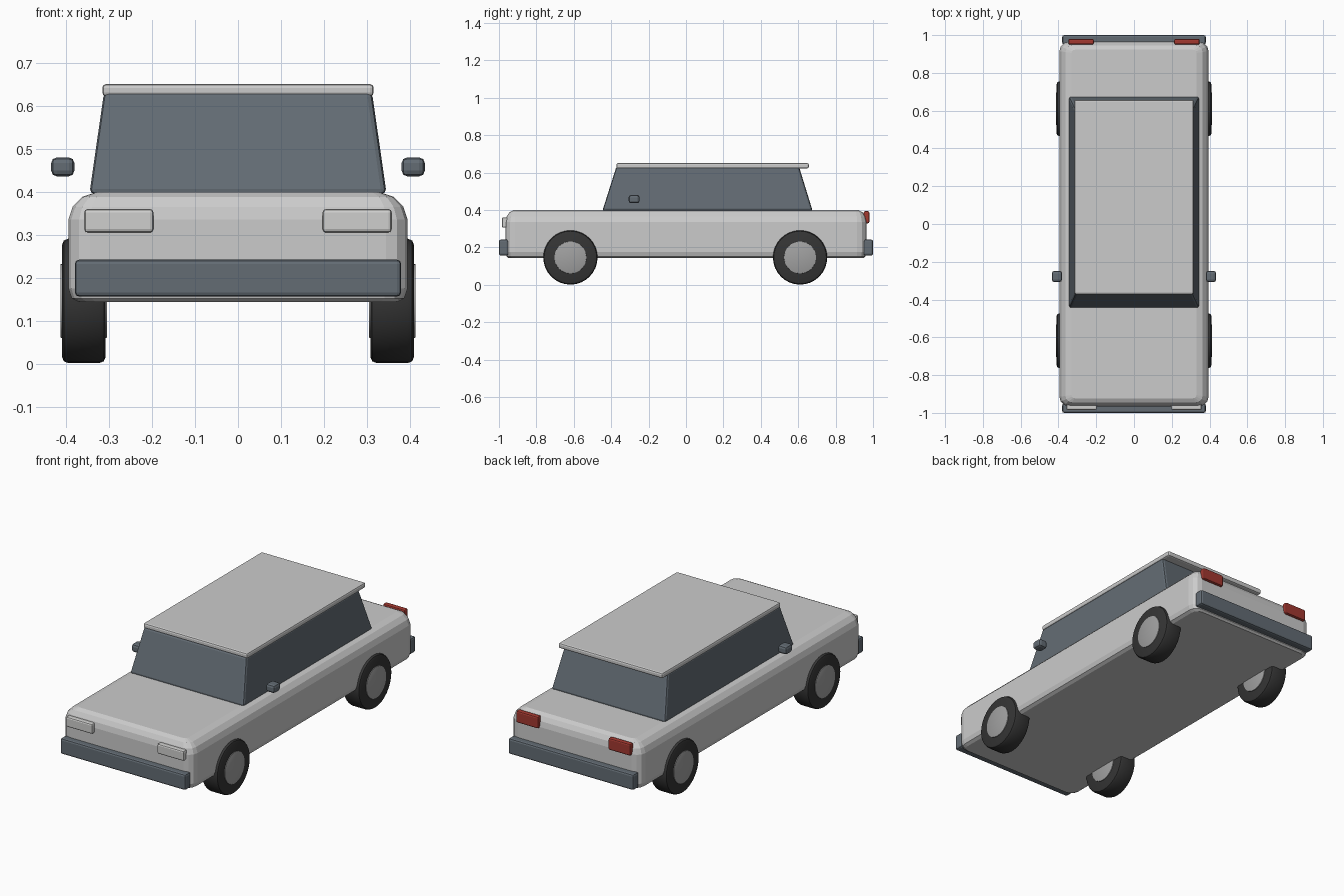
import bpy, bmesh, math
from mathutils import Matrix, Vector

if "Cube" in bpy.data.objects:
    bpy.data.objects.remove(bpy.data.objects["Cube"])


def material(name, rgb):
    m = bpy.data.materials.new(name)
    m.diffuse_color = (*rgb, 1)
    m.use_nodes = True
    m.node_tree.nodes["Principled BSDF"].inputs["Base Color"].default_value = m.diffuse_color
    return m


PAINT = material("light grey paint", (0.60, 0.60, 0.60))
GLASS = material("blue grey trim", (0.125, 0.15, 0.175))
TYRE = material("black rubber", (0.035, 0.035, 0.035))
HUB = material("hub grey", (0.36, 0.36, 0.36))
LAMP = material("lamp grey", (0.62, 0.62, 0.61))
RED = material("tail red", (0.36, 0.04, 0.03))


def finish(name, bm, mat, smooth=False):
    bmesh.ops.recalc_face_normals(bm, faces=bm.faces)
    me = bpy.data.meshes.new(name)
    bm.to_mesh(me)
    bm.free()
    me.materials.append(mat)
    ob = bpy.data.objects.new(name, me)
    bpy.context.collection.objects.link(ob)
    if smooth:
        bpy.ops.object.select_all(action='DESELECT')
        bpy.context.view_layer.objects.active = ob
        ob.select_set(True)
        bpy.ops.object.shade_smooth_by_angle(angle=math.radians(30))
    return ob


def block(name, lo, hi, mat, bevel, segments=2, top=None):
    """Bevelled box from corner to corner; top = (x0, x1, y0, y1) tapers it."""
    lo, hi = Vector(lo), Vector(hi)
    bm = bmesh.new()
    bmesh.ops.create_cube(bm, size=1)
    for v in bm.verts:
        up = v.co.z > 0
        x0, x1, y0, y1 = top if (top and up) else (lo.x, hi.x, lo.y, hi.y)
        v.co = (x1 if v.co.x > 0 else x0, y1 if v.co.y > 0 else y0, hi.z if up else lo.z)
    bmesh.ops.bevel(bm, geom=bm.edges[:], offset=bevel, segments=segments,
                    profile=0.5, affect='EDGES')
    return finish(name, bm, mat)


def cylinder(name, centre, radius, width, mat, bevel):
    """Cylinder lying along x with rounded rims."""
    bm = bmesh.new()
    bmesh.ops.create_cone(bm, cap_ends=True, segments=32, radius1=radius, radius2=radius,
                          depth=width, matrix=Matrix.Translation(centre) @ Matrix.Rotation(math.pi / 2, 4, 'Y'))
    rims = [e for e in bm.edges if any(len(f.verts) > 4 for f in e.link_faces)]
    bmesh.ops.bevel(bm, geom=rims, offset=bevel, segments=2, profile=0.5, affect='EDGES')
    return finish(name, bm, mat, smooth=True)


# Body: stacked rounded rectangles, given as (inset, height)
bm = bmesh.new()
rings = []
for inset, z in [(0.025, 0.143), (0.008, 0.152), (0, 0.175), (0, 0.335),
                 (0.010, 0.365), (0.032, 0.388), (0.065, 0.399)]:
    hx, hy = 0.395 - inset, 0.965 - inset * 0.65
    r = max(0.05 - inset * 0.5, 0.015)
    ring = []
    for q, (sx, sy) in enumerate([(1, 1), (-1, 1), (-1, -1), (1, -1)]):
        for k in range(4):
            a = (q + k / 3) * math.pi / 2
            ring.append(bm.verts.new((sx * (hx - r) + r * math.cos(a),
                                      sy * (hy - r) + r * math.sin(a), z)))
    rings.append(ring)
for a, b in zip(rings, rings[1:]):
    for i in range(len(a)):
        j = (i + 1) % len(a)
        bm.faces.new((a[i], a[j], b[j], b[i]))
bm.faces.new(rings[0][::-1])
bm.faces.new(rings[-1])
finish("body", bm, PAINT)

# Cabin glass and roof panel
block("cabin", (-0.346, -0.447, 0.395), (0.346, 0.677, 0.632), GLASS, 0.012,
      top=(-0.312, 0.312, -0.372, 0.604))
block("roof", (-0.316, -0.372, 0.622), (0.316, 0.657, 0.651), PAINT, 0.009)

# Bumpers
block("front_bumper", (-0.38, -1.0, 0.156), (0.38, -0.95, 0.242), GLASS, 0.01)
block("rear_bumper", (-0.38, 0.95, 0.156), (0.38, 1.0, 0.242), GLASS, 0.01)

# Lamps, mirrors and wheels on both sides
for side, s in (("left", -1), ("right", 1)):
    def pair(name, x0, x1, y0, y1, z0, z1, mat, bevel):
        xs = sorted((s * x0, s * x1))
        block(side + "_" + name, (xs[0], y0, z0), (xs[1], y1, z1), mat, bevel)

    pair("headlight", 0.197, 0.358, -0.984, -0.945, 0.305, 0.36, LAMP, 0.008)
    pair("tail_light", 0.213, 0.347, 0.95, 0.98, 0.329, 0.394, RED, 0.008)
    pair("mirror", 0.381, 0.435, -0.307, -0.248, 0.436, 0.480, GLASS, 0.013)
    for end, y in (("front", -0.618), ("rear", 0.61)):
        c = (s * 0.359, y, 0.146)
        cylinder(f"{end}_{side}_tyre", c, 0.145, 0.102, TYRE, 0.015)
        cylinder(f"{end}_{side}_hub", c, 0.086, 0.109, HUB, 0.002)
